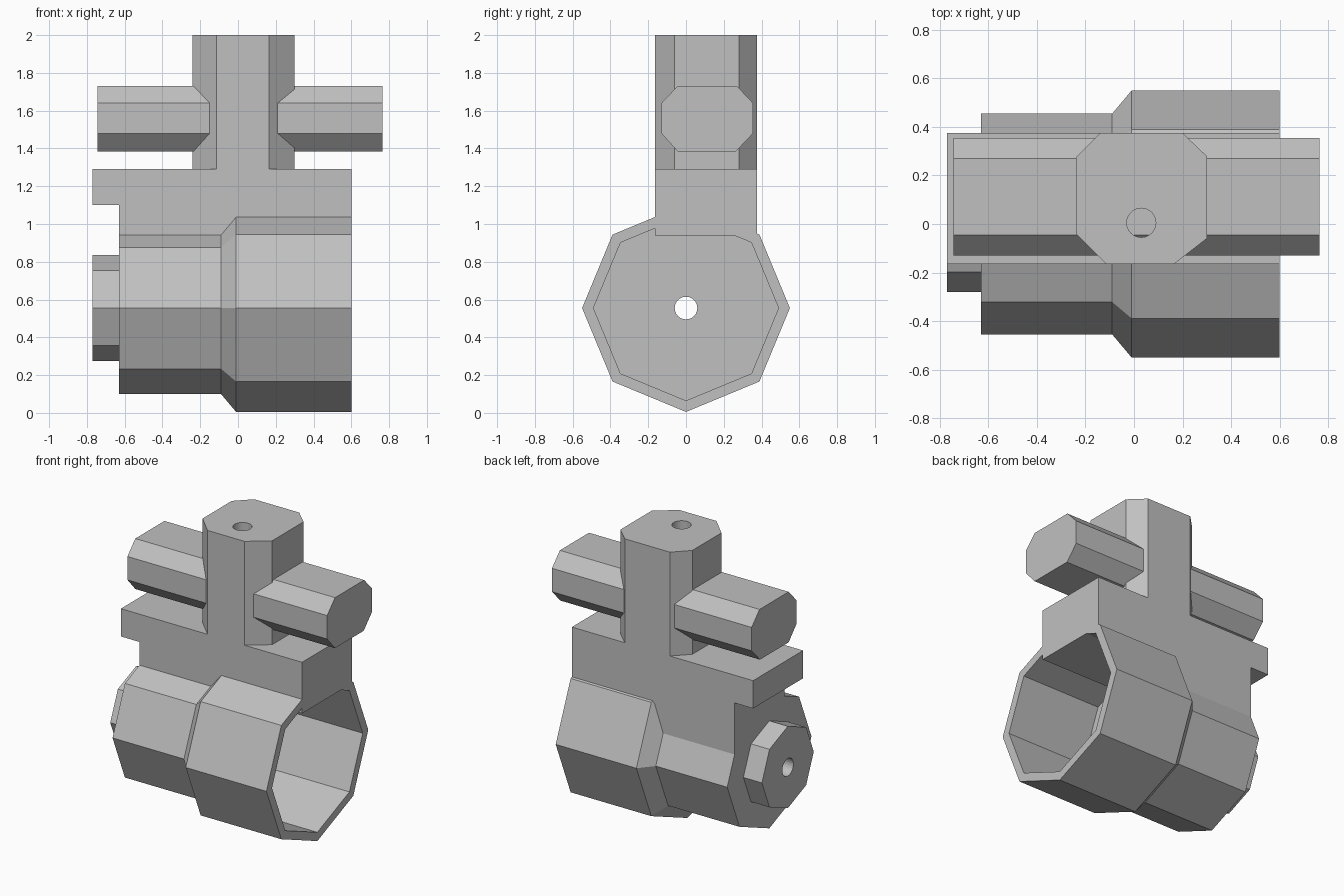
import bpy, bmesh, math
from mathutils import Vector, Matrix

cube = bpy.data.objects.get("Cube")
if cube:
    bpy.data.objects.remove(cube, do_unlink=True)

grey = bpy.data.materials.new("plain_grey")
grey.use_nodes = True
COLOUR = (0.53, 0.53, 0.53, 1)
grey.diffuse_color = COLOUR
grey.node_tree.nodes["Principled BSDF"].inputs["Base Color"].default_value = COLOUR


def finish(name, bm):
    bmesh.ops.recalc_face_normals(bm, faces=bm.faces)
    mesh = bpy.data.meshes.new(name)
    bm.to_mesh(mesh)
    bm.free()
    mesh.materials.append(grey)
    obj = bpy.data.objects.new(name, mesh)
    bpy.context.collection.objects.link(obj)
    return obj


def prism(name, points, axis, start, end):
    """Extrude a flat outline along one axis."""
    def place(a, b):
        p = [a, b]
        p.insert(axis, start)
        return Vector(p)
    bm = bmesh.new()
    face = bm.faces.new([bm.verts.new(place(a, b)) for a, b in points])
    new = bmesh.ops.extrude_face_region(bm, geom=[face])["geom"]
    shift = Vector((0, 0, 0))
    shift[axis] = end - start
    bmesh.ops.translate(bm, vec=shift,
                        verts=[v for v in new if isinstance(v, bmesh.types.BMVert)])
    return finish(name, bm)


def turned(name, profile, centre_z, sides=8):
    """Rings of (x, radius) around a level axis, closed at both ends."""
    bm = bmesh.new()
    rings = []
    for x, r in profile:
        angles = [math.tau * i / sides for i in range(sides)]
        rings.append([bm.verts.new((x, r * math.sin(a), centre_z + r * math.cos(a)))
                      for a in angles])
    for low, high in zip(rings, rings[1:]):
        for i in range(sides):
            j = (i + 1) % sides
            bm.faces.new((low[i], low[j], high[j], high[i]))
    bm.faces.new(rings[0])
    bm.faces.new(rings[-1])
    return finish(name, bm)


def drill(obj, centre, depth, rotation):
    """Cut a round hole, then discard the cutter."""
    bm = bmesh.new()
    bmesh.ops.create_cone(bm, cap_ends=True, segments=24, radius1=0.06,
                          radius2=0.06, depth=depth,
                          matrix=Matrix.Translation(centre) @ rotation)
    cutter = finish("hole_cutter", bm)
    cutter.hide_render = True
    mod = obj.modifiers.new("hole", 'BOOLEAN')
    mod.operation = 'DIFFERENCE'
    mod.solver = 'EXACT'
    mod.object = cutter
    bpy.context.view_layer.objects.active = obj
    bpy.ops.object.modifier_apply(modifier=mod.name)
    bpy.data.objects.remove(cutter, do_unlink=True)


# Stepped eight-sided barrel: end plug, narrow part, taper, wide open socket
barrel = turned("barrel", [(-0.77, 0.28), (-0.63, 0.28), (-0.63, 0.455),
                           (-0.09, 0.455), (-0.01, 0.55), (0.6, 0.55),
                           (0.6, 0.49), (0, 0.49)], 0.555)
drill(barrel, (-0.4, 0, 0.555), 1.2, Matrix.Rotation(math.pi / 2, 4, 'Y'))

# Saddle block with an overhanging lip
prism("saddle_block", [(-0.77, 1.29), (0.6, 1.29), (0.6, 0.94), (-0.02, 0.94),
                       (-0.02, 0.74), (-0.63, 0.74), (-0.63, 1.1), (-0.77, 1.1)],
      1, -0.165, 0.375)

# Upright stem with chamfered corners and a hole in the top
stem = prism("stem", [(-0.115, -0.165), (0.165, -0.165), (0.3, -0.06), (0.3, 0.28),
                      (0.2, 0.375), (-0.14, 0.375), (-0.24, 0.275), (-0.24, -0.04)],
             2, 1.29, 2.0)
drill(stem, (0.03, 0.005, 1.8), 0.6, Matrix.Identity(4))

# Cross bar running through the stem
prism("cross_bar", [(-0.045, 1.385), (0.265, 1.385), (0.355, 1.48), (0.355, 1.64),
                    (0.27, 1.73), (-0.045, 1.73), (-0.13, 1.64), (-0.13, 1.48)],
      0, -0.745, 0.765)
